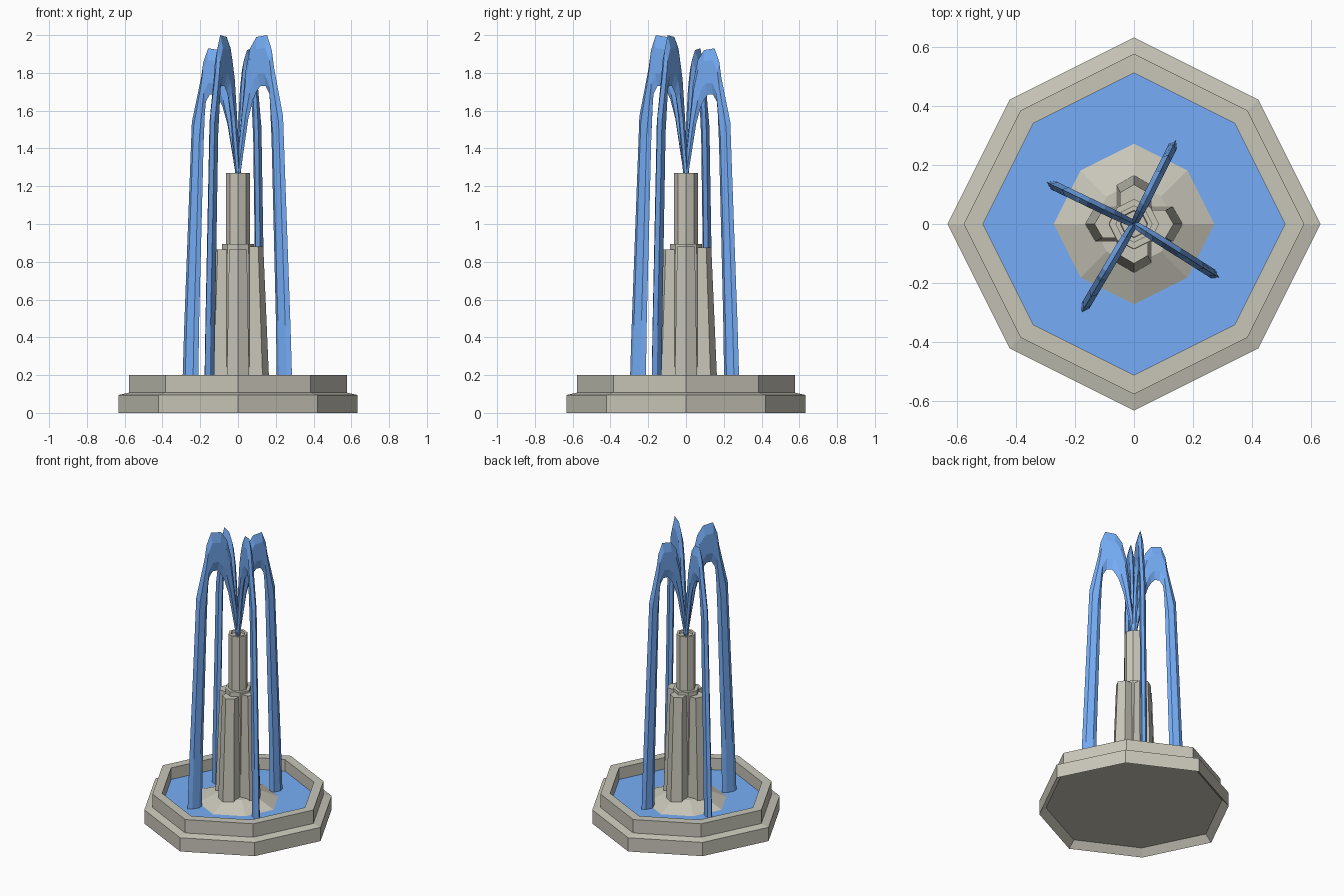
import bpy
from math import sin, cos, pi, hypot, atan2

if "Cube" in bpy.data.objects:
    bpy.data.objects.remove(bpy.data.objects["Cube"])


def material(name, rgb):
    m = bpy.data.materials.new(name)
    m.diffuse_color = (*rgb, 1)
    m.use_nodes = True
    m.node_tree.nodes["Principled BSDF"].inputs["Base Color"].default_value = m.diffuse_color
    return m


STONE = material("stone", (0.58, 0.565, 0.485))
WATER = material("water", (0.18, 0.42, 0.93))


def make(name, verts, faces, mat):
    me = bpy.data.meshes.new(name)
    me.from_pydata(verts, [], faces)
    me.materials.append(mat)
    ob = bpy.data.objects.new(name, me)
    bpy.context.collection.objects.link(ob)
    return ob


def loft(name, rings, mat, cap_start=True, cap_end=True):
    """Bridge equal-sized rings of points; rings run counter-clockwise, upwards."""
    n = len(rings[0])
    verts = [p for r in rings for p in r]
    faces = [(k * n + i, k * n + (i + 1) % n, (k + 1) * n + (i + 1) % n, (k + 1) * n + i)
             for k in range(len(rings) - 1) for i in range(n)]
    if cap_start:
        faces.append(tuple(reversed(range(n))))
    if cap_end:
        faces.append(tuple(range(len(verts) - n, len(verts))))
    return make(name, verts, faces, mat)


def octagon(r, z):
    # diagonal corners sit slightly inside the regular octagon
    return [((r if i % 2 == 0 else r * 0.943) * cos(i * pi / 4),
             (r if i % 2 == 0 else r * 0.943) * sin(i * pi / 4), z) for i in range(8)]


def hexagon(r, z, cx=0, cy=0, turn=0):
    return [(cx + r * cos(turn + i * pi / 3), cy + r * sin(turn + i * pi / 3), z) for i in range(6)]


# Stepped basin with a shallow bevelled recess underneath
basin = [(0.587, 0.045), (0.632, 0), (0.632, 0.095), (0.577, 0.107),
         (0.577, 0.2), (0.512, 0.2), (0.512, 0.09)]
loft("basin", [octagon(r, z) for r, z in basin], STONE, cap_end=False)

# Water surface and the sloping plinth rising from it
make("pool_water", octagon(0.515, 0.12), [tuple(range(8))], WATER)
loft("plinth", [octagon(0.272, 0.12), octagon(0.14, 0.175)], STONE, cap_start=False)

# Four tapered hexagonal buttresses
for i, (name, top) in enumerate([("right", 0.88), ("back", 0.875), ("left", 0.865), ("front", 0.865)]):
    a = i * pi / 2
    c, s = cos(a), sin(a)
    loft(name + "_buttress", [hexagon(0.069, 0.14, 0.097 * c, 0.097 * s, a),
                              hexagon(0.054, top, 0.08 * c, 0.08 * s, a)], STONE)

# Central core and the nozzle pillar with a shallow recessed top
loft("core", [octagon(0.09, 0.14), octagon(0.085, 0.895)], STONE)
loft("nozzle_pillar", [octagon(r, z) for r, z in
                       [(0.063, 0.88), (0.063, 1.27), (0.047, 1.27), (0.044, 1.255)]], STONE)

# Water jets: outer edge (r, z), inner edge (r, z), half thickness
JET = [(-0.012, 1.25, 0.012, 1.25, 0.012), (0.025, 1.60, 0.065, 1.56, 0.014),
       (0.045, 1.80, 0.095, 1.66, 0.015), (0.075, 1.93, 0.115, 1.70, 0.016),
       (0.115, 1.99, 0.14, 1.73, 0.016), (0.182, 2.00, 0.172, 1.73, 0.016),
       (0.212, 1.92, 0.196, 1.69, 0.016), (0.225, 1.83, 0.203, 1.62, 0.016),
       (0.282, 1.57, 0.21, 1.45, 0.016), (0.329, 0.45, 0.237, 0.50, 0.016),
       (0.341, 0.11, 0.244, 0.11, 0.016)]


def jet(name, ex, ey, peak):
    a, k = atan2(ey, ex), hypot(ex, ey) / 0.337
    c, s = cos(a), sin(a)
    rings = []
    for ro, zo, ri, zi, t in JET:
        ring = []
        # six-sided blade section from outer edge (f=0) to inner edge (f=1)
        for f, w in [(0, 0), (0.25, -t), (0.75, -t), (1, 0), (0.75, t), (0.25, t)]:
            r, z = k * (ro + (ri - ro) * f), zo + (zi - zo) * f
            if z > 1.25:
                z = 1.25 + (z - 1.25) * (peak - 1.25) / 0.75
            ring.append((r * c - w * s, r * s + w * c, z))
        rings.append(ring)
    loft(name, rings, WATER)


jet("front_right_jet", 0.285, -0.18, 2.0)
jet("back_right_jet", 0.14, 0.28, 1.93)
jet("back_left_jet", -0.292, 0.14, 1.93)
jet("front_left_jet", -0.175, -0.295, 2.0)
